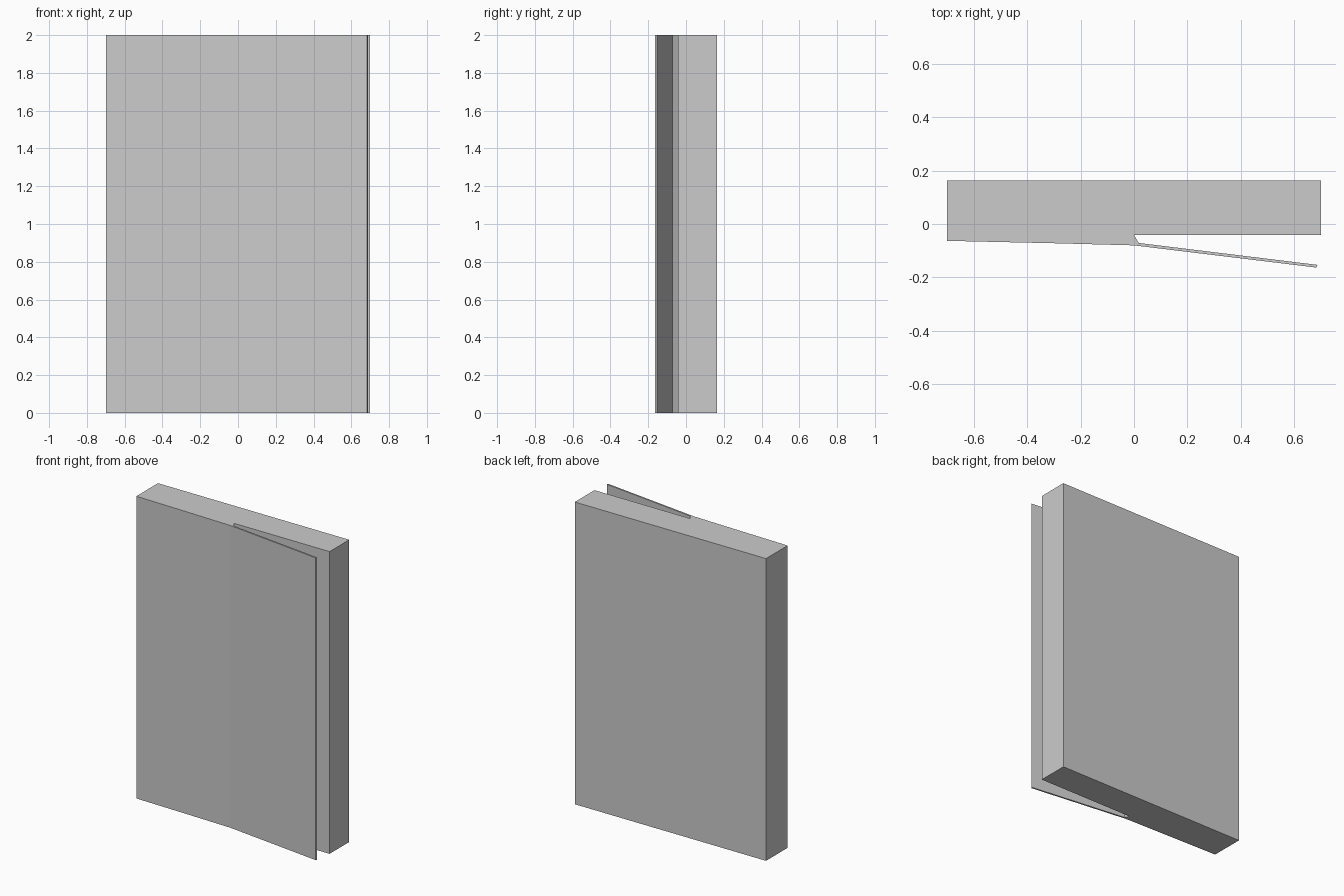
import bpy
import bmesh

cube = bpy.data.objects.get("Cube")
if cube:
    bpy.data.objects.remove(cube, do_unlink=True)

HEIGHT = 2.0

# Single grey material
grey = bpy.data.materials.new("light grey")
grey.use_nodes = True
colour = (0.6, 0.6, 0.6, 1)
grey.diffuse_color = colour
grey.node_tree.nodes["Principled BSDF"].inputs["Base Color"].default_value = colour


def extrude_profile(name, points, height):
    """Raise a flat plan outline into a closed solid."""
    bm = bmesh.new()
    base = bm.faces.new([bm.verts.new((x, y, 0)) for x, y in points])
    top = bmesh.ops.extrude_face_region(bm, geom=[base])["geom"]
    verts = [v for v in top if isinstance(v, bmesh.types.BMVert)]
    bmesh.ops.translate(bm, verts=verts, vec=(0, 0, height))
    bmesh.ops.recalc_face_normals(bm, faces=bm.faces)
    mesh = bpy.data.meshes.new(name)
    bm.to_mesh(mesh)
    bm.free()
    mesh.materials.append(grey)
    obj = bpy.data.objects.new(name, mesh)
    bpy.context.collection.objects.link(obj)
    return obj


# Thick slab whose bowed front skin continues into a thin, half-open flap
outline = [
    (-0.7, 0.163), (-0.7, -0.063),               # back and right side
    (-0.3, -0.072), (0, -0.08),                  # bowed front
    (0.682, -0.163), (0.687, -0.153),            # flap, outside and tip
    (0.018, -0.071), (0, -0.042),                # flap inside and hinge
    (0.7, -0.042), (0.7, 0.163),                 # recessed front and left side
]
extrude_profile("slab_with_open_flap", outline, HEIGHT)
